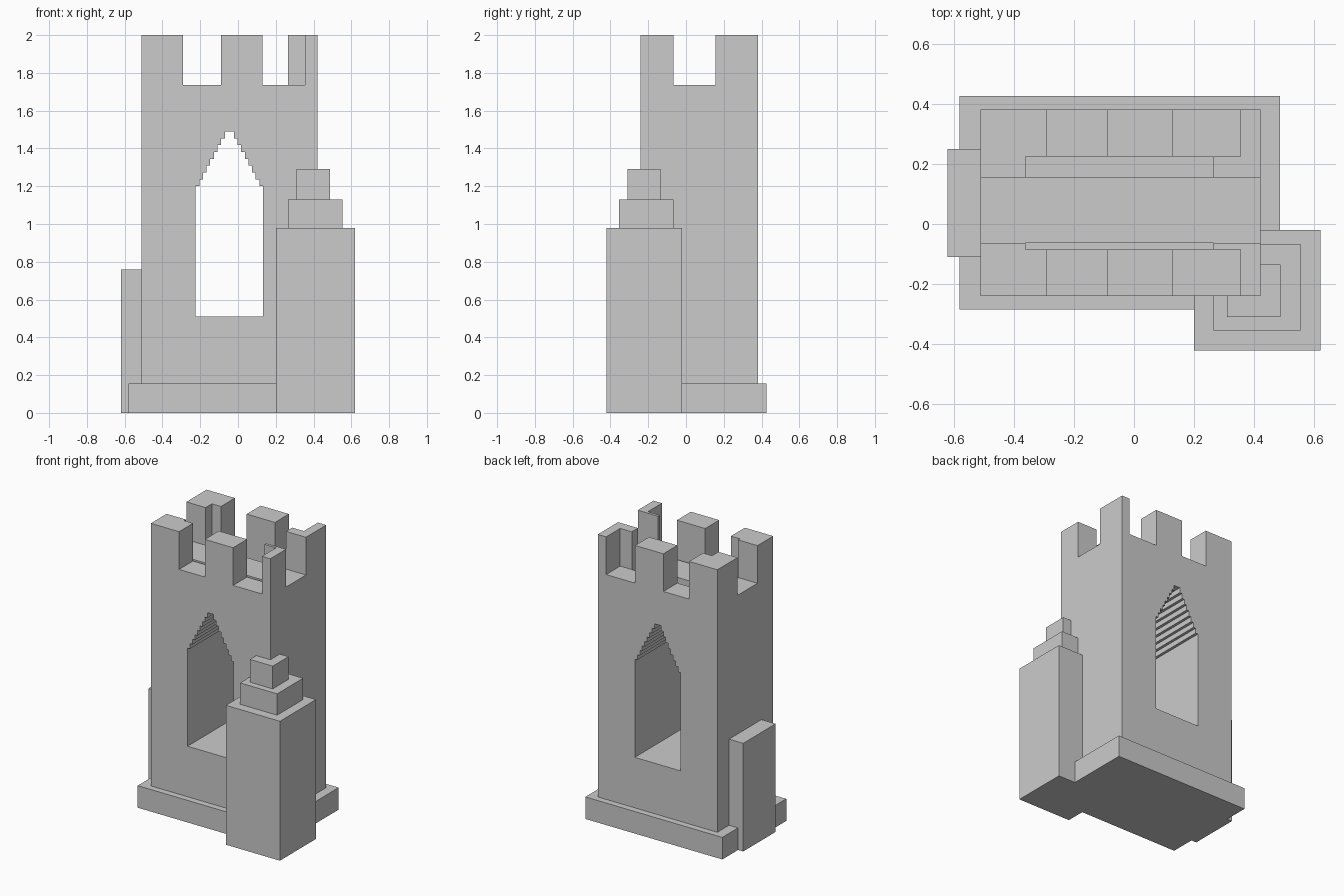
import bpy, bmesh

if "Cube" in bpy.data.objects:
    bpy.data.objects.remove(bpy.data.objects["Cube"])


def prism(name, pts, y0, y1):
    """Closed x-z profile pushed along y."""
    bm = bmesh.new()
    face = bm.faces.new([bm.verts.new((x, y0, z)) for x, z in pts])
    ext = bmesh.ops.extrude_face_region(bm, geom=[face])
    verts = [g for g in ext["geom"] if isinstance(g, bmesh.types.BMVert)]
    bmesh.ops.translate(bm, verts=verts, vec=(0, y1 - y0, 0))
    bmesh.ops.recalc_face_normals(bm, faces=bm.faces)
    mesh = bpy.data.meshes.new(name)
    bm.to_mesh(mesh)
    bm.free()
    obj = bpy.data.objects.new(name, mesh)
    bpy.context.collection.objects.link(obj)
    return obj


def box(name, x0, x1, y0, y1, z0, z1):
    return prism(name, [(x0, z0), (x1, z0), (x1, z1), (x0, z1)], y0, y1)


def cut(target, cutter):
    cutter.hide_render = True
    mod = target.modifiers.new("cut", "BOOLEAN")
    mod.operation = "DIFFERENCE"
    mod.solver = "EXACT"
    mod.object = cutter
    bpy.context.view_layer.objects.active = target
    bpy.ops.object.modifier_apply(modifier=mod.name)
    bpy.data.objects.remove(cutter)


# Plinth and side buttress
box("plinth", -0.58, 0.485, -0.285, 0.425, 0, 0.155)
box("side_buttress", -0.62, -0.50, -0.11, 0.25, 0, 0.76)

# Tower block, full height including the parapet
tower = box("tower", -0.51, 0.42, -0.24, 0.38, 0.1, 2.0)

# Pointed window with stepped arch, cut right through
cx, steps = -0.046, 8
right = [(0.178, 0.51)]
for i in range(steps + 1):
    w = 0.178 - (0.178 - 0.024) * i / steps
    z = 1.2 + 0.29 * i / steps
    if i:
        right.append((w, z - 0.29 / steps))
    right.append((w, z))
profile = [(cx + w, z) for w, z in right] + [(cx - w, z) for w, z in reversed(right)]
cut(tower, prism("window_cutter", profile, -0.6, 0.7))

# Side-to-side gap between the two rows of battlements
cut(tower, box("gap_cutter", -0.7, 0.7, -0.065, 0.155, 1.735, 2.2))

# Shallow inner gutters behind the battlements
for y0, y1 in ((-0.085, -0.064), (0.154, 0.225)):
    cut(tower, box("gutter_cutter", -0.36, 0.265, y0, y1, 1.69, 2.2))

# Front and back crenels
for y0, y1 in ((-0.4, -0.084), (0.224, 0.6)):
    for x0, x1 in ((-0.29, -0.09), (0.13, 0.355)):
        cut(tower, box("crenel_cutter", x0, x1, y0, y1, 1.735, 2.2))

# Stepped corner turret
for name, x0, x1, y0, y1, z0, z1 in (
        ("turret_base", 0.20, 0.62, -0.42, -0.02, 0, 0.98),
        ("turret_middle", 0.265, 0.553, -0.355, -0.067, 0.98, 1.13),
        ("turret_top", 0.31, 0.487, -0.31, -0.135, 1.13, 1.29)):
    box(name, x0, x1, y0, y1, z0, z1)
